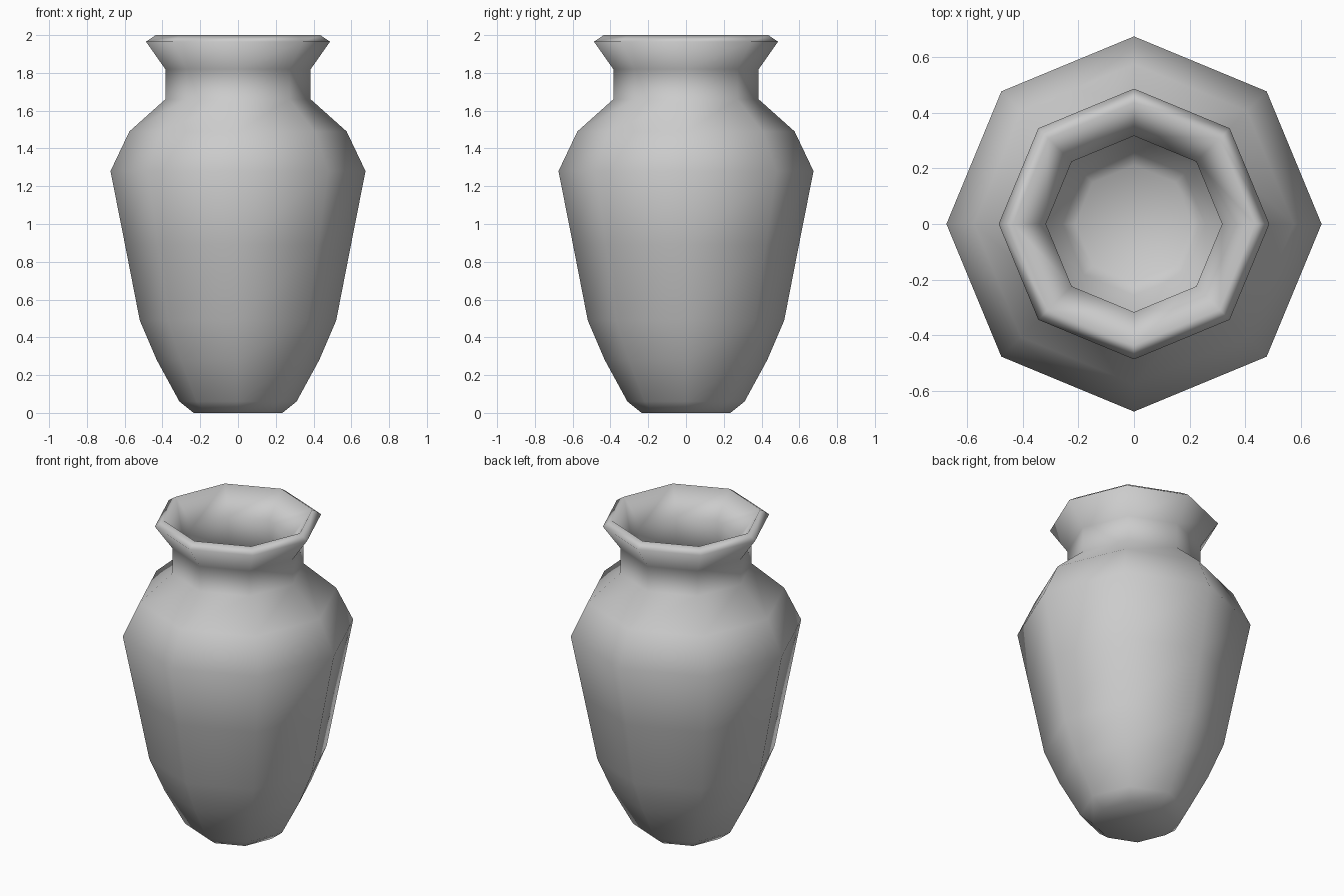
import bpy, bmesh
from math import sin, cos, pi
from mathutils import Vector

if "Cube" in bpy.data.objects:
    bpy.data.objects.remove(bpy.data.objects["Cube"])

SIDES = 8
WALL = 0.068

# Outer profile: radius, height from foot to lip
outer = [(0.235, 0.0), (0.31, 0.06), (0.43, 0.28), (0.52, 0.49), (0.598, 0.89),
         (0.675, 1.28), (0.575, 1.49), (0.385, 1.66), (0.385, 1.82), (0.487, 1.965)]
pts = [Vector(p) for p in outer]


def inward(i):
    # Direction from a profile point into the wall
    line = [Vector((0, 0))] + pts
    i += 1
    segs = [(line[i] - line[i - 1]).normalized()]
    if i + 1 < len(line):
        segs.append((line[i + 1] - line[i]).normalized())
    d = sum((Vector((-s.y, s.x)) for s in segs), Vector((0, 0))).normalized()
    return d / max(0.6, d.dot(Vector((-segs[0].y, segs[0].x))))


inner = [p + inward(i) * WALL for i, p in enumerate(pts)]
inner[-1] = Vector((0.436, 2.0))
profile = pts + inner[::-1]

# Revolve the closed wall section into an octagonal vase
bm = bmesh.new()
rings = [[bm.verts.new((p.x * cos(2 * pi * k / SIDES), p.x * sin(2 * pi * k / SIDES), p.y))
          for k in range(SIDES)] for p in profile]
for a, b in zip(rings, rings[1:]):
    for k in range(SIDES):
        n = (k + 1) % SIDES
        bm.faces.new((a[k], a[n], b[n], b[k]))

# Underside and inner floor
bm.faces.new(rings[0][::-1])
bm.faces.new(rings[-1])
bmesh.ops.recalc_face_normals(bm, faces=bm.faces)
for f in bm.faces:
    f.smooth = True

mesh = bpy.data.meshes.new("vase")
bm.to_mesh(mesh)
bm.free()
vase = bpy.data.objects.new("vase", mesh)
bpy.context.collection.objects.link(vase)
